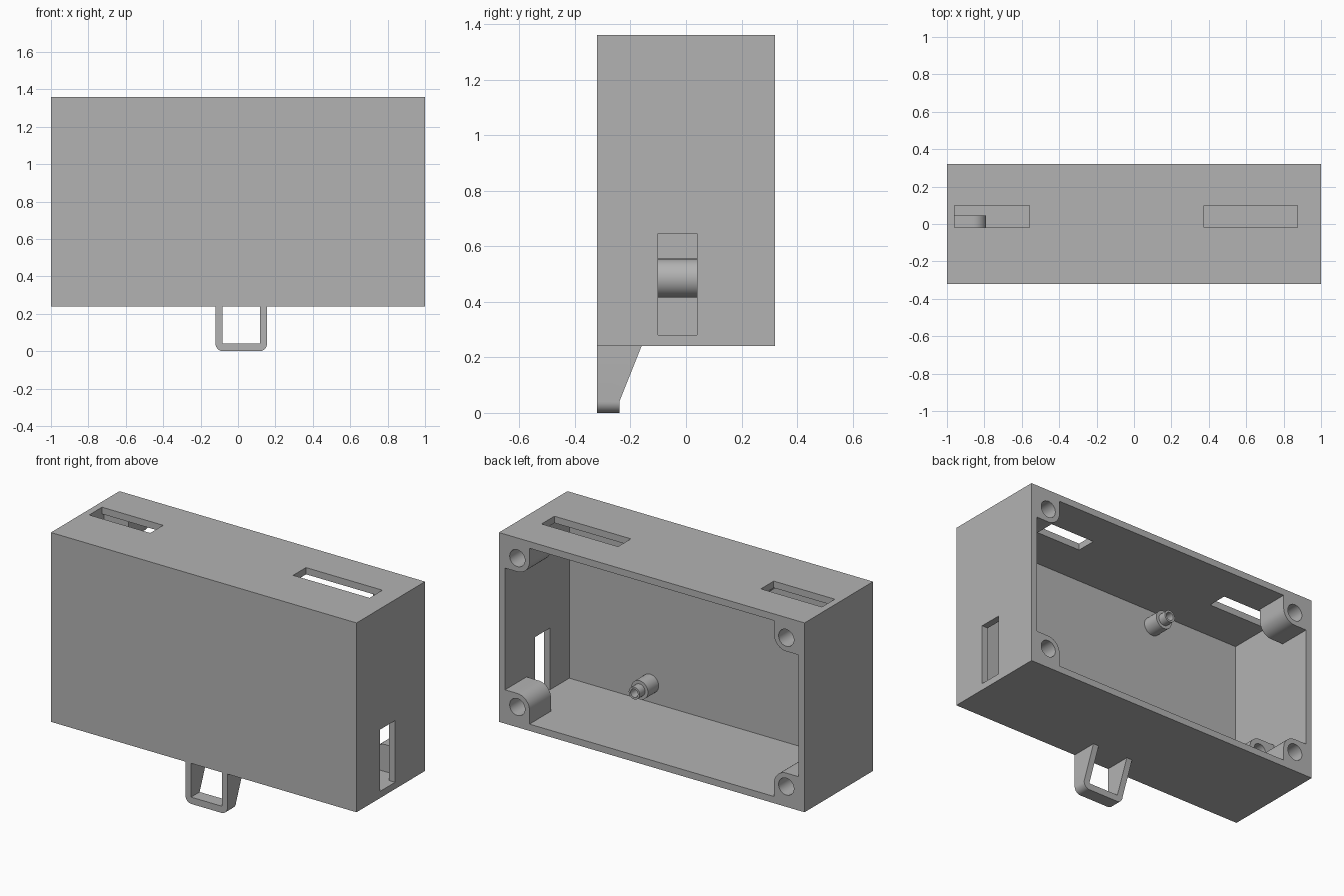
import bpy, bmesh
from math import sin, cos, pi

if "Cube" in bpy.data.objects:
    bpy.data.objects.remove(bpy.data.objects["Cube"], do_unlink=True)

grey = bpy.data.materials.new("plain_grey")
grey.use_nodes = True
colour = (0.45, 0.45, 0.45, 1)
grey.diffuse_color = colour
grey.node_tree.nodes["Principled BSDF"].inputs["Base Color"].default_value = colour

FRONT, BACK, BOTTOM, TOP, WALL = -0.32, 0.32, 0.24, 1.36, 0.04
MID = (BOTTOM + TOP) / 2


def prism(name, outline, lo, hi, axis="y"):
    """Extrude an outline: (x, z) along y, or (y, z) along x."""
    place = (lambda p, d: (p[0], d, p[1])) if axis == "y" else (lambda p, d: (d, *p))
    bm = bmesh.new()
    ends = [[bm.verts.new(place(p, d)) for p in outline] for d in (lo, hi)]
    for end in ends:
        bm.faces.new(end)
    n = len(outline)
    for i in range(n):
        j = (i + 1) % n
        bm.faces.new((ends[0][i], ends[0][j], ends[1][j], ends[1][i]))
    bmesh.ops.recalc_face_normals(bm, faces=bm.faces)
    mesh = bpy.data.meshes.new(name)
    bm.to_mesh(mesh)
    bm.free()
    mesh.materials.append(grey)
    ob = bpy.data.objects.new(name, mesh)
    bpy.context.collection.objects.link(ob)
    return ob


def rect(x0, x1, z0, z1):
    return [(x0, z0), (x1, z0), (x1, z1), (x0, z1)]


def arc(cx, cz, r, start, end, steps=10):
    return [(cx + r * cos(start + (end - start) * i / steps),
             cz + r * sin(start + (end - start) * i / steps)) for i in range(steps + 1)]


def circle(cx, cz, r):
    return arc(cx, cz, r, 0, 2 * pi, 36)[:-1]


def select_only(ob):
    bpy.ops.object.select_all(action="DESELECT")
    ob.select_set(True)
    bpy.context.view_layer.objects.active = ob


def combine(ob, other, operation="DIFFERENCE"):
    mod = ob.modifiers.new("combine", "BOOLEAN")
    mod.operation, mod.solver, mod.object = operation, "EXACT", other
    select_only(ob)
    bpy.ops.object.modifier_apply(modifier=mod.name)
    bpy.data.objects.remove(other, do_unlink=True)


def smooth(ob):
    select_only(ob)
    bpy.ops.object.shade_smooth_by_angle(angle=0.6)


# Case: a box hollowed from the back
case = prism("case", rect(-1, 1, BOTTOM, TOP), FRONT, BACK)
in_x, in_z = 1 - WALL, MID - BOTTOM - WALL
post_depth, post_r, post_in = 0.20, 0.08, 0.12
px, pz = 1 - post_in, MID - BOTTOM - post_in
shelf = BACK - post_depth
combine(case, prism("cavity", rect(-in_x, in_x, MID - in_z, MID + in_z), FRONT + WALL, shelf))

# The mouth keeps a rounded screw post in each corner
mouth = []
for sx, sz in ((1, 1), (-1, 1), (-1, -1), (1, -1)):
    corner = [(in_x, pz - post_r)] + arc(px, pz, post_r, 1.5 * pi, pi) + [(px - post_r, in_z)]
    points = [(sx * x, MID + sz * z) for x, z in corner]
    mouth += points if sx * sz > 0 else points[::-1]
combine(case, prism("mouth", mouth, shelf - 0.02, BACK + 0.1))
for sx in (-1, 1):
    for sz in (-1, 1):
        combine(case, prism("screw_hole", circle(sx * px, MID + sz * pz, 0.05),
                            shelf + 0.02, BACK + 0.1))

# Slots through the top and the left side
for x0, x1 in ((-0.96, -0.56), (0.375, 0.875)):
    combine(case, prism("top_slot", rect(x0, x1, TOP - 0.06, TOP + 0.1), -0.02, 0.10))
combine(case, prism("side_slot", rect(-0.10, 0.04, 0.28, 0.645), 0.94, 1.1, "x"))
smooth(case)

# Half-round boss on the inside of the right wall
bx, bz, br = -0.86, 0.485, 0.07
boss = prism("wall_boss", [(-0.97, bz - br)] + arc(bx, bz, br, -pi / 2, pi / 2, 18)
             + [(-0.97, bz + br)], FRONT + WALL / 2, 0.045)
combine(boss, prism("boss_hole", circle(bx, bz, 0.04), -0.15, 0.1))
smooth(boss)

# Stepped locating pegs on the inside of the front wall
for name, x, z in (("lower_peg", 0.43, 0.39), ("upper_peg", -0.365, 1.225)):
    peg = prism(name, circle(x, z, 0.055), FRONT + WALL / 2, -0.18)
    combine(peg, prism("peg_tip", circle(x, z, 0.036), -0.25, -0.13), "UNION")
    combine(peg, prism("peg_hole", circle(x, z, 0.024), -0.20, 0))
    smooth(peg)

# Tapered hanging loop under the front edge
x0, x1, r = -0.12, 0.155, 0.04
outline = [(x0, BOTTOM)] + arc(x0 + r, r, r, pi, 1.5 * pi, 8) + arc(x1 - r, r, r, 1.5 * pi, 2 * pi, 8)
outline += [(x1, BOTTOM), (x1 - 0.037, BOTTOM), (x1 - 0.037, r), (x0 + 0.037, r), (x0 + 0.037, BOTTOM)]
loop = prism("hanging_loop", outline, FRONT, -0.1)
taper = [(-0.5, -0.1), (-0.24, -0.1), (-0.24, r), (-0.16, BOTTOM), (-0.16, 0.3), (-0.5, 0.3)]
combine(loop, prism("taper", taper, -0.5, 0.5, "x"), "INTERSECT")
smooth(loop)
